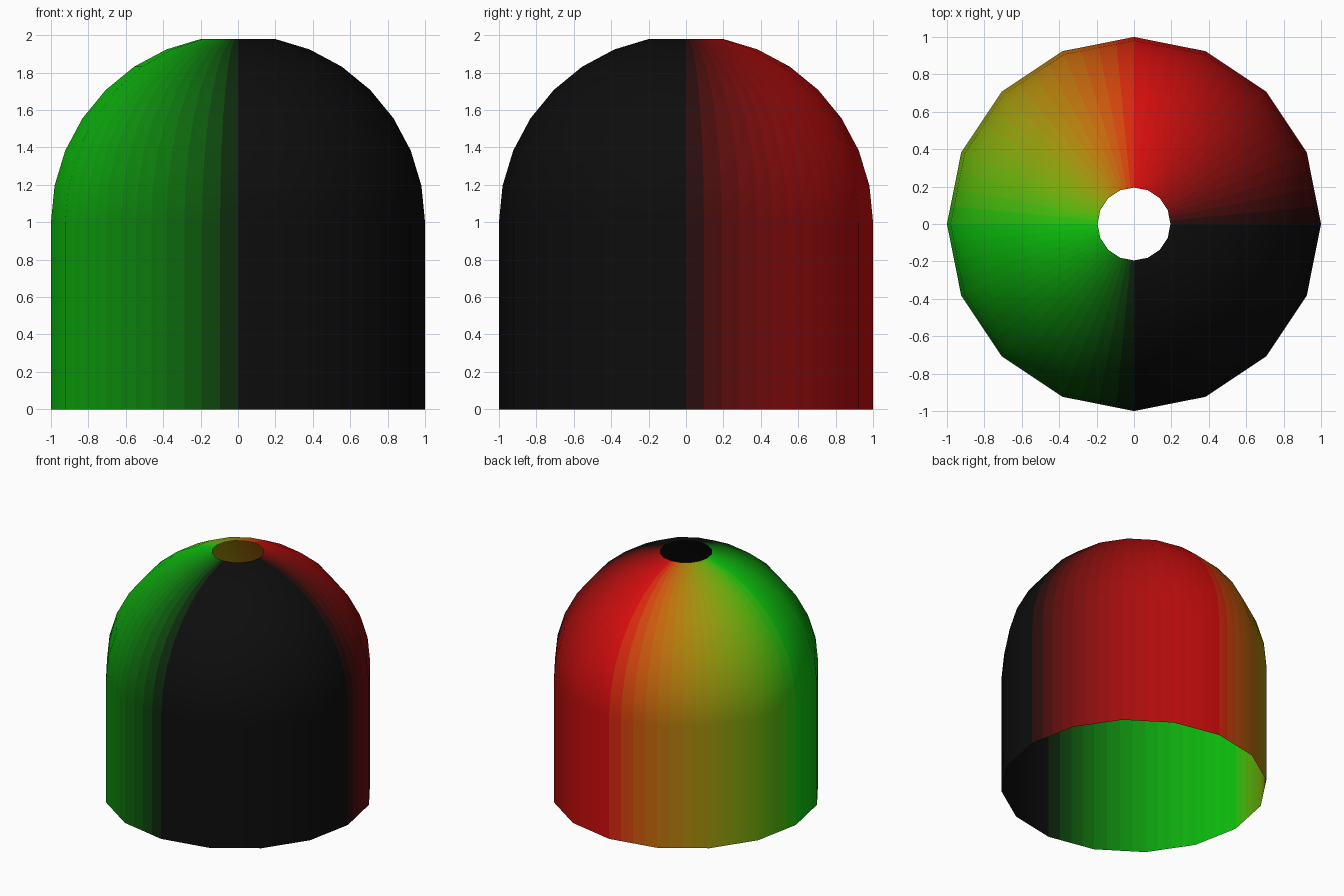
import bpy, bmesh
from math import sin, cos, pi, degrees
from mathutils import Vector

if "Cube" in bpy.data.objects:
    bpy.data.objects.remove(bpy.data.objects["Cube"])

SIDES = 16
STRIPS = 4   # coplanar strips per coloured side, so the colour fades smoothly


def paint(angle):
    """Red peaks at the back, green at the left, near-black elsewhere."""
    red = max(0.0, 1 - abs(angle - 90) / 90)
    green = max(0.0, 1 - abs(angle - 180) / 90)
    m = bpy.data.materials.new("fade_%03d" % round(angle))
    m.diffuse_color = (0.004 + 0.7 * red, 0.004 + 0.6 * green, 0.004, 1)
    m.use_nodes = True
    m.node_tree.nodes["Principled BSDF"].inputs["Base Color"].default_value = m.diffuse_color
    return m


# Shell profile (radius, height): straight wall, then dome stopping at the top hole
profile = [(1.0, 0.0)] + [(cos(i * pi / 16), 1 + sin(i * pi / 16)) for i in range(8)]

# Positions around the 16-sided outline; the dark quarter stays unsplit
stops = []
for s in range(SIDES):
    a0, a1 = 2 * pi * s / SIDES, 2 * pi * (s + 1) / SIDES
    n = STRIPS if s < 12 else 1
    p0, p1 = Vector((cos(a0), sin(a0))), Vector((cos(a1), sin(a1)))
    for k in range(n):
        middle = degrees(a0 + (a1 - a0) * (k + 0.5) / n)
        stops.append((p0.lerp(p1, k / n), middle, s >= 12))

mesh = bpy.data.meshes.new("domed_shell")
bm = bmesh.new()
columns = [[bm.verts.new((p.x * r, p.y * r, z)) for r, z in profile] for p, _, _ in stops]
dark = None
for i, (p, middle, is_dark) in enumerate(stops):
    if is_dark and dark is not None:
        index = dark
    else:
        index = len(mesh.materials)
        mesh.materials.append(paint(middle))
        if is_dark:
            dark = index
    a, b = columns[i], columns[(i + 1) % len(columns)]
    for j in range(len(profile) - 1):
        f = bm.faces.new((a[j], b[j], b[j + 1], a[j + 1]))
        f.material_index = index
        f.smooth = True
bm.to_mesh(mesh)
bm.free()

# Round shading over the flat strips
mesh.normals_split_custom_set_from_vertices(
    [Vector((v.co.x, v.co.y, max(0.0, v.co.z - 1))).normalized() for v in mesh.vertices])

shell = bpy.data.objects.new("domed_shell", mesh)
bpy.context.collection.objects.link(shell)
